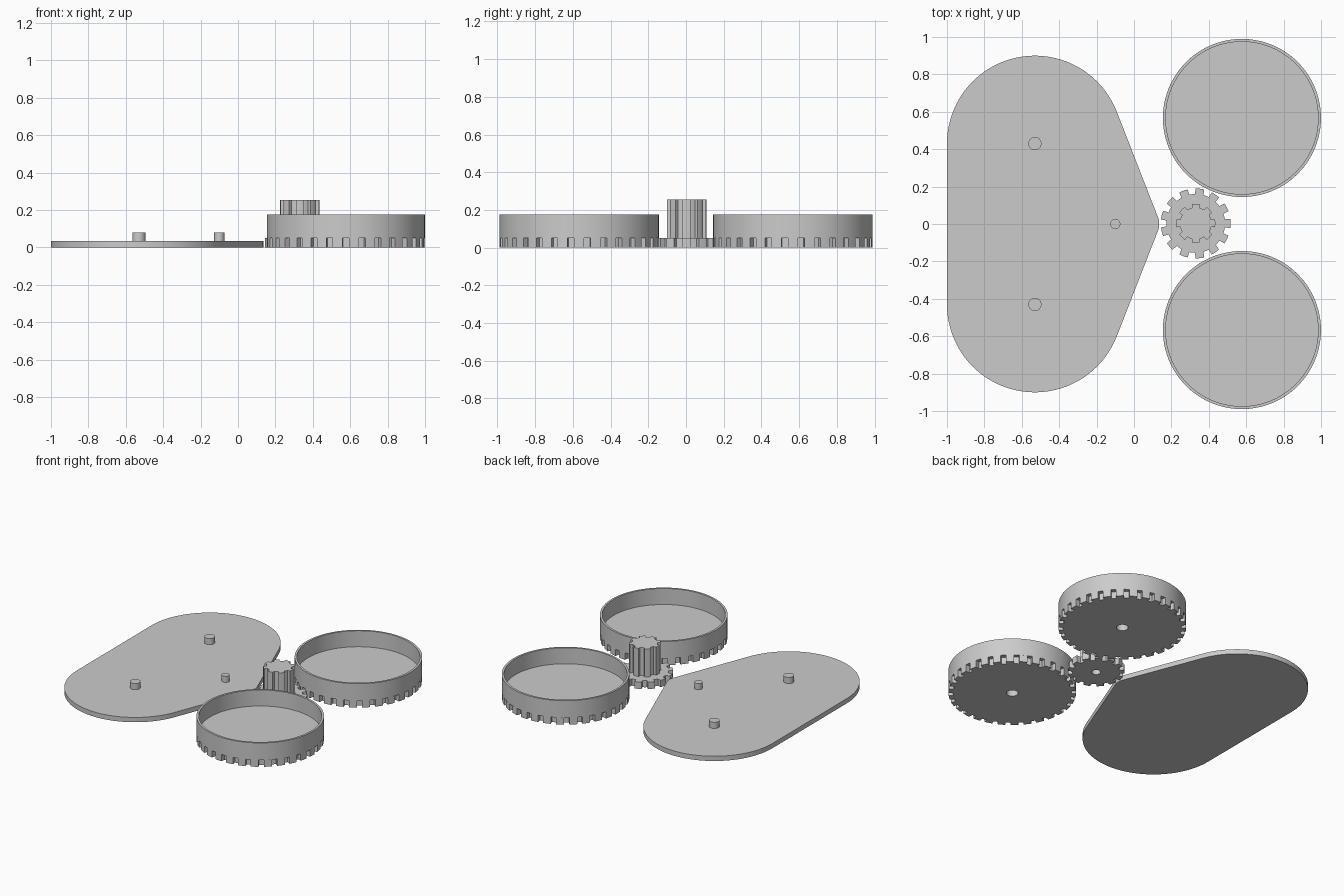
import bpy, bmesh, math
from mathutils import Vector

if "Cube" in bpy.data.objects:
    bpy.data.objects.remove(bpy.data.objects["Cube"])

grey = bpy.data.materials.new("plain grey")
grey.diffuse_color = (0.6, 0.6, 0.6, 1)
grey.use_nodes = True
grey.node_tree.nodes["Principled BSDF"].inputs["Base Color"].default_value = grey.diffuse_color


def finish(bm, name, loc=(0, 0, 0)):
    bmesh.ops.recalc_face_normals(bm, faces=bm.faces)
    me = bpy.data.meshes.new(name)
    bm.to_mesh(me)
    bm.free()
    me.materials.append(grey)
    ob = bpy.data.objects.new(name, me)
    ob.location = loc
    bpy.context.collection.objects.link(ob)
    bpy.ops.object.select_all(action='DESELECT')
    ob.select_set(True)
    bpy.context.view_layer.objects.active = ob
    bpy.ops.object.shade_smooth_by_angle(angle=math.radians(25))
    return ob


def arc(cx, cy, r, a0, a1, n):
    return [(cx + r * math.cos(a0 + (a1 - a0) * i / n),
             cy + r * math.sin(a0 + (a1 - a0) * i / n)) for i in range(n + 1)]


def circle(r, n):
    return arc(0, 0, r, 0, math.tau, n)[:-1]


def prism(name, loops, z0, z1, loc=(0, 0, 0)):
    """Extrude an outline, with optional hole loops, between two heights."""
    bm = bmesh.new()
    edges = []
    for pts in loops:
        vs = [bm.verts.new((x, y, z0)) for x, y in pts]
        edges += [bm.edges.new((vs[i - 1], vs[i])) for i in range(len(vs))]
    bmesh.ops.triangle_fill(bm, use_beauty=True, use_dissolve=False,
                            edges=edges, normal=Vector((0, 0, 1)))
    ext = bmesh.ops.extrude_face_region(bm, geom=bm.faces[:], use_keep_orig=True)
    top = [v for v in ext["geom"] if isinstance(v, bmesh.types.BMVert)]
    bmesh.ops.translate(bm, verts=top, vec=(0, 0, z1 - z0))
    return finish(bm, name, loc)


def gear_outline(n, r_out, r_root, tip=0.6, root=0.6):
    """Toothed outline; tip and root are the tooth's share of one pitch."""
    pitch = math.tau / n
    pts = []
    for i in range(n):
        a = i * pitch
        pts += arc(0, 0, r_root, a - pitch * (1 - root / 2), a - pitch * root / 2, 2)
        pts += arc(0, 0, r_out, a - pitch * tip / 2, a + pitch * tip / 2, 3)
    return pts


def lathe(name, profile, n, loc):
    bm = bmesh.new()
    vs = [bm.verts.new((r, 0, z)) for r, z in profile]
    edges = [bm.edges.new((vs[i], vs[i + 1])) for i in range(len(vs) - 1)]
    bmesh.ops.spin(bm, geom=vs + edges, axis=(0, 0, 1), cent=(0, 0, 0),
                   angle=math.tau, steps=n, use_merge=True)
    bmesh.ops.remove_doubles(bm, verts=bm.verts, dist=1e-5)
    return finish(bm, name, loc)


# Base plate: two large rounded corners on the left, one small nose on the right
R, CX, CY = 0.47, -0.53, 0.43
NX, NR = 0.035, 0.10
dx, dy = NX - CX, CY
tilt = math.atan2(-dy, dx) + math.acos((R - NR) / math.hypot(dx, dy))
outline = (arc(NX, 0, NR, -tilt, tilt, 10)
           + arc(CX, CY, R, tilt, math.pi, 40)
           + arc(CX, -CY, R, math.pi, math.tau - tilt, 40))
prism("base_plate", [outline], 0, 0.035)

# Axle pins on the plate
for name, x, y, r in (("wheel_pin_back", CX, CY, 0.035),
                      ("wheel_pin_front", CX, -CY, 0.035),
                      ("drive_pin", -0.10, 0, 0.027)):
    prism(name, [circle(r, 32)], 0.03, 0.08, (x, y, 0))

# Pair of wheels: toothed ring gear below, open bowl above
for side, y in (("front", -0.567), ("back", 0.567)):
    at = (0.577, y, 0)
    prism("wheel_gear_" + side,
          [gear_outline(30, 0.4225, 0.392), circle(0.039, 32)], 0, 0.05, at)
    lathe("wheel_bowl_" + side,
          [(0, 0.05), (0.4225, 0.05), (0.4225, 0.175),
           (0.4075, 0.175), (0.4075, 0.058), (0, 0.058)], 96, at)

# Drive gear with a tall pinion on top
at = (0.33, 0.003, 0)
prism("drive_gear", [gear_outline(13, 0.187, 0.157, 0.52, 0.6), circle(0.03, 32)],
      0, 0.05, at)
prism("pinion", [gear_outline(8, 0.105, 0.085, 0.5, 0.6)], 0.05, 0.255, at)
